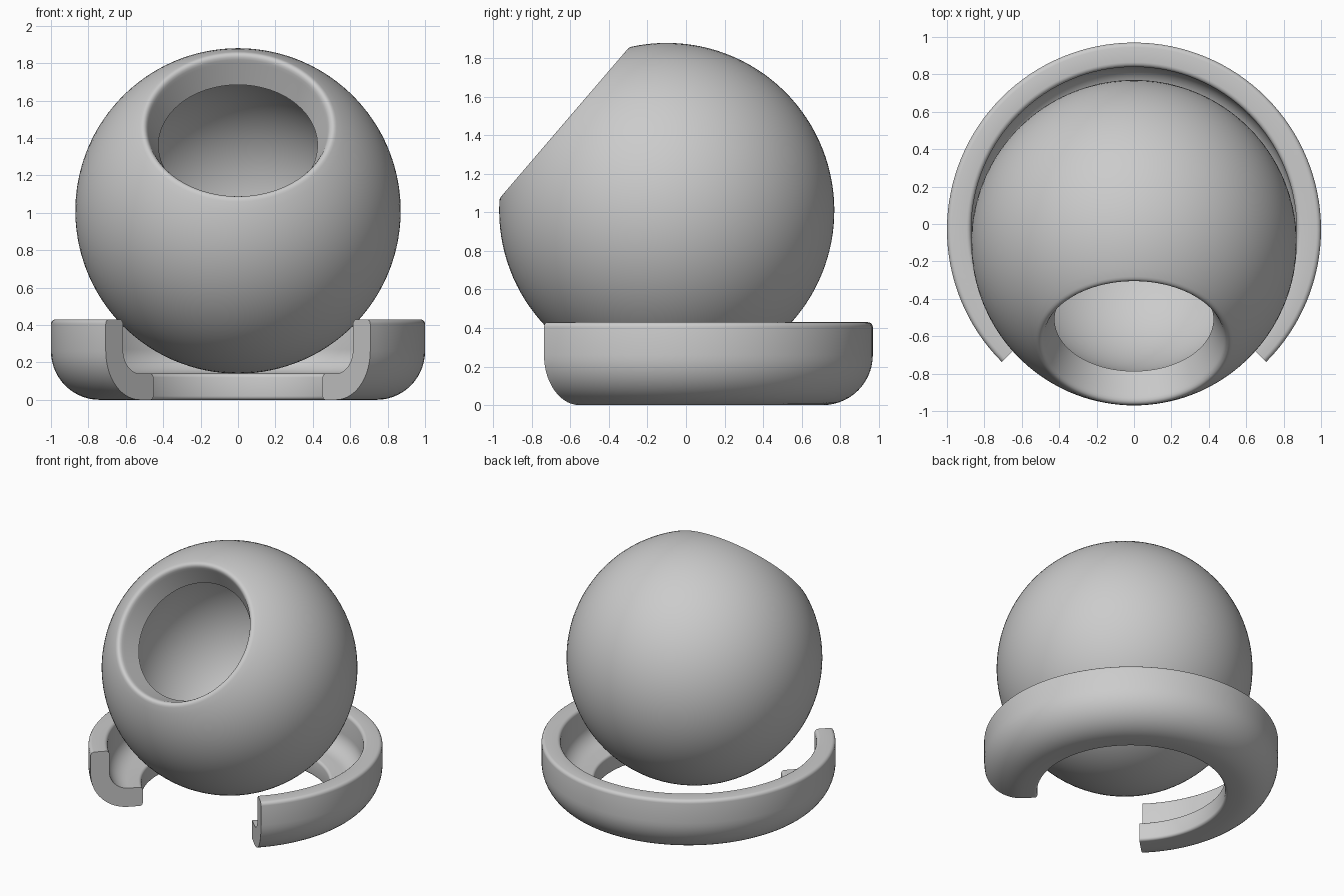
import bpy, bmesh
from math import sin, cos, radians, atan2, pi

if "Cube" in bpy.data.objects:
    bpy.data.objects.remove(bpy.data.objects["Cube"])


def arc(cx, cz, r, a0, a1, n):
    """Points on an arc in the (radius, height) plane, angles in degrees."""
    return [(cx + r * cos(radians(a0 + (a1 - a0) * i / n)),
             cz + r * sin(radians(a0 + (a1 - a0) * i / n))) for i in range(n + 1)]


def lathe(name, profile, start, sweep, steps, closed):
    """Sweep a profile around z; a closed profile gets flat end caps."""
    bm = bmesh.new()
    full = sweep == 360
    rows = []
    for i in range(steps if full else steps + 1):
        a = radians(start + sweep * i / steps)
        rows.append([bm.verts.new((r * cos(a), r * sin(a), z)) for r, z in profile])
    n = len(profile)
    for i in range(steps):
        a, b = rows[i], rows[(i + 1) % len(rows)]
        for j in range(n if closed else n - 1):
            k = (j + 1) % n
            bm.faces.new((a[j], b[j], b[k], a[k]))
    if closed and not full:
        bm.faces.new(rows[0])
        bm.faces.new(rows[-1][::-1])
    bmesh.ops.remove_doubles(bm, verts=bm.verts, dist=1e-5)
    bmesh.ops.recalc_face_normals(bm, faces=bm.faces)
    mesh = bpy.data.meshes.new(name)
    bm.to_mesh(mesh)
    bm.free()
    ob = bpy.data.objects.new(name, mesh)
    bpy.context.collection.objects.link(ob)
    bpy.ops.object.select_all(action='DESELECT')
    ob.select_set(True)
    bpy.context.view_layer.objects.active = ob
    bpy.ops.object.shade_smooth_by_angle(angle=radians(32))
    return ob


# Hollow ball: outer sphere, rounded lip, tapered mouth, inner sphere
outer = arc(0, 0, 0.87, -90, 52.6, 48)
lip = [(0.519, 0.697), (0.509, 0.7), (0.499, 0.698), (0.490, 0.691),
       (0.483, 0.679), (0.476, 0.662)]
inner = arc(0, 0, 0.687, 51.8, -90, 40)
outer[0] = (0, -0.87)
inner[-1] = (0, -0.687)
ball = lathe("hollow_ball", outer + lip + inner, 0, 360, 96, False)
ball.location = (0, -0.10, 1.01)
ball.rotation_euler = (atan2(0.759, 0.651), 0, 0)

# Open base ring: L-shaped section with a rounded outside corner
section = [(0.66, 0.0)]
section += arc(0.74, 0.26, 0.26, -90, 0, 14)        # outer rounded corner
section += arc(0.975, 0.405, 0.025, 0, 90, 4)       # top outer edge
section += arc(0.895, 0.405, 0.025, 90, 180, 4)     # top inner edge
section += arc(0.74, 0.27, 0.13, 0, -90, 10)        # inside fillet
section += arc(0.66, 0.12, 0.02, 90, 180, 4)        # foot edges
section += arc(0.66, 0.02, 0.02, 180, 250, 3)
ring = lathe("base_ring", section, -45, 270, 96, True)
ring.location = (0, -0.03, 0)
